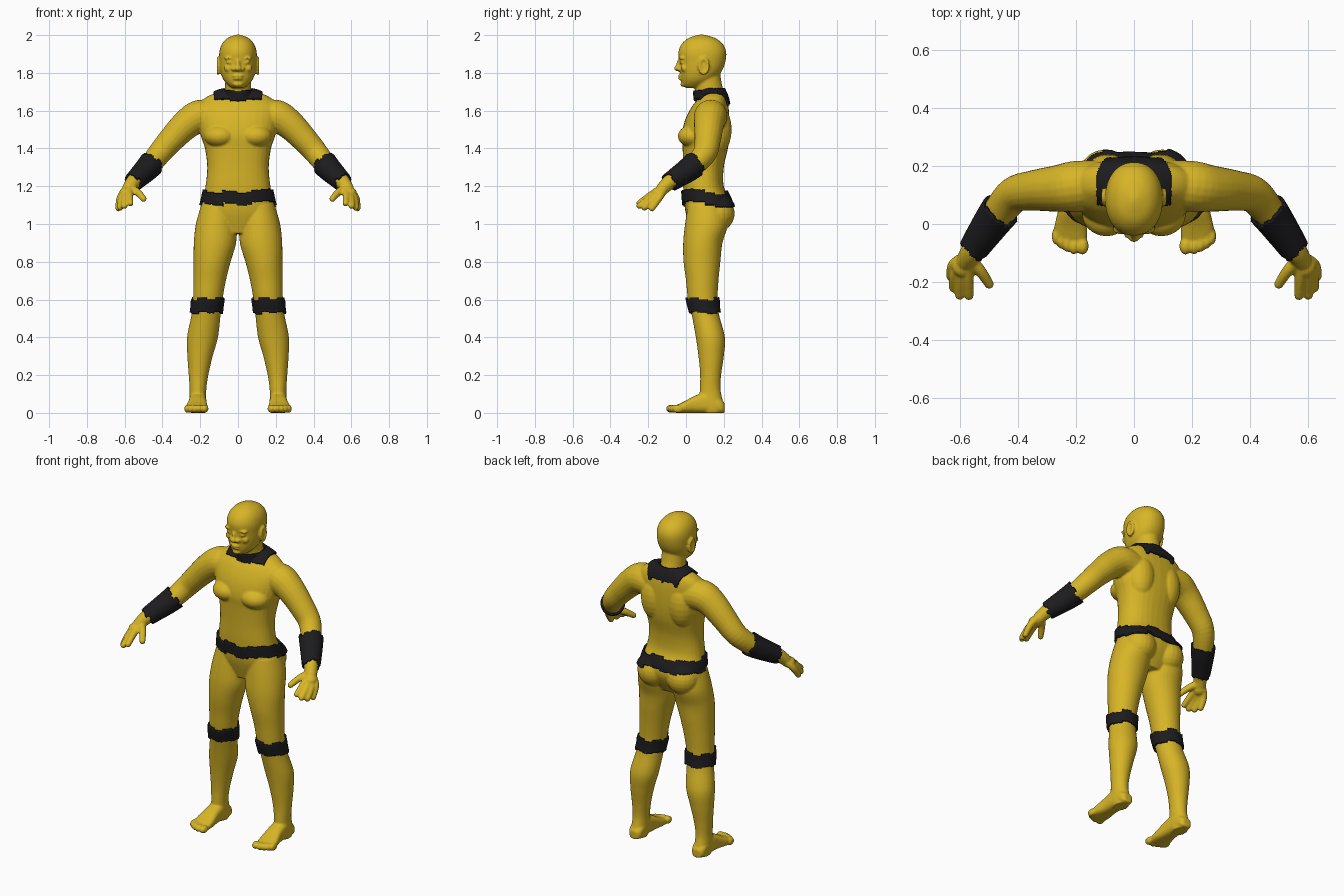
import bpy, bmesh, math
from mathutils import Vector, Matrix

if "Cube" in bpy.data.objects:
    bpy.data.objects.remove(bpy.data.objects["Cube"])


def material(name, colour):
    m = bpy.data.materials.new(name)
    m.use_nodes = True
    m.diffuse_color = (*colour, 1)
    m.node_tree.nodes["Principled BSDF"].inputs["Base Color"].default_value = (*colour, 1)
    return m


yellow = material("yellow skin", (0.68, 0.46, 0.02))
black = material("black band", (0.012, 0.012, 0.014))
bm = bmesh.new()
SIDES = (1, -1)


def smooth_rows(rows, steps=5):
    """Catmull-Rom interpolation between rows of numbers."""
    out = []
    for i in range(len(rows) - 1):
        a, b, c, d = (rows[max(0, min(len(rows) - 1, i + k))] for k in (-1, 0, 1, 2))
        for s in range(steps):
            t = s / steps
            out.append([0.5 * (2 * q + (r - p) * t + (2 * p - 5 * q + 4 * r - w) * t * t
                               + (3 * q - p - 3 * r + w) * t ** 3)
                        for p, q, r, w in zip(a, b, c, d)])
    return out + [list(rows[-1])]


def skin_rings(rings, power=2.0, n=32):
    """Join rings, each given as centre and two half-axes, into a closed solid."""
    loops = []
    for centre, u, v in rings:
        loop = []
        for k in range(n):
            a = 2 * math.pi * k / n
            ca, sa = math.cos(a), math.sin(a)
            loop.append(bm.verts.new(centre
                                     + u * math.copysign(abs(ca) ** (2 / power), ca)
                                     + v * math.copysign(abs(sa) ** (2 / power), sa)))
        loops.append(loop)
    for a, b in zip(loops, loops[1:]):
        for k in range(n):
            bm.faces.new((a[k], a[k - 1], b[k - 1], b[k]))
    bm.faces.new(loops[0])
    bm.faces.new(loops[-1])


def column(rows, side=1, power=2.0):
    """Upright solid from rows of height, centre x, half-width, front y, back y."""
    skin_rings([(Vector((side * x, (f + b) / 2, z)), Vector((w, 0, 0)), Vector((0, (b - f) / 2, 0)))
                for z, x, w, f, b in smooth_rows(rows)], power)


def tube(rows, side=1):
    """Round limb from rows of x, y, z, radius, with a ball at the far end."""
    rows = smooth_rows(rows)
    pts = [Vector((side * r[0], r[1], r[2])) for r in rows]
    rings = []
    for i, p in enumerate(pts):
        q = (pts[min(i + 1, len(pts) - 1)] - pts[max(i - 1, 0)]).to_track_quat('Z', 'Y')
        rings.append((p, q @ Vector((rows[i][3], 0, 0)), q @ Vector((0, rows[i][3], 0))))
    skin_rings(rings, n=20)
    ball(pts[-1], [rows[-1][3]] * 3)


def ball(centre, size):
    bmesh.ops.create_uvsphere(bm, u_segments=20, v_segments=12, radius=1,
                              matrix=Matrix.Translation(centre) @ Matrix.Diagonal((*size, 1)))


def pair(x, y, z, size):
    for s in SIDES:
        ball((s * x, y, z), size)


# Torso
column([(0.95, 0, 0.10, 0.03, 0.18), (1.05, 0, 0.195, 0.0, 0.235), (1.12, 0, 0.188, -0.01, 0.235),
        (1.20, 0, 0.172, -0.015, 0.20), (1.30, 0, 0.163, -0.015, 0.20), (1.40, 0, 0.175, -0.018, 0.222),
        (1.47, 0, 0.198, -0.022, 0.23), (1.55, 0, 0.212, -0.005, 0.23), (1.62, 0, 0.215, 0.03, 0.225),
        (1.67, 0, 0.17, 0.07, 0.215), (1.705, 0, 0.09, 0.09, 0.20)], power=2.3)
pair(0.095, 0.035, 1.465, (0.085, 0.078, 0.06))     # chest
pair(0.09, 0.16, 1.5, (0.085, 0.082, 0.14))         # shoulder blades
pair(0.098, 0.165, 1.055, (0.095, 0.093, 0.095))    # buttocks

# Neck and head
column([(1.60, 0, 0.085, 0.06, 0.21), (1.68, 0, 0.07, 0.05, 0.205), (1.74, 0, 0.068, 0.045, 0.19),
        (1.80, 0, 0.068, 0.04, 0.18)])
column([(1.72, 0, 0.03, 0.0, 0.07), (1.735, 0, 0.052, -0.018, 0.11), (1.765, 0, 0.078, -0.027, 0.155),
        (1.81, 0, 0.094, -0.032, 0.19), (1.86, 0, 0.099, -0.036, 0.209), (1.91, 0, 0.099, -0.04, 0.213),
        (1.95, 0, 0.087, -0.025, 0.197), (1.98, 0, 0.062, 0.006, 0.163), (1.996, 0, 0.03, 0.045, 0.12),
        (2.003, 0, 0.006, 0.075, 0.09)], power=2.15)

# Face: nose, brows, eyes, cheeks, lips and chin
ball((0, -0.042, 1.824), (0.02, 0.022, 0.016))
ball((0, -0.032, 1.845), (0.013, 0.02, 0.03))
pair(0.022, -0.033, 1.82, (0.014, 0.016, 0.012))
pair(0.042, -0.02, 1.878, (0.034, 0.016, 0.009))
pair(0.043, -0.019, 1.856, (0.021, 0.014, 0.01))
pair(0.05, -0.01, 1.825, (0.025, 0.016, 0.02))
ball((0, -0.029, 1.784), (0.03, 0.014, 0.007))
ball((0, -0.027, 1.769), (0.026, 0.014, 0.007))
ball((0, -0.014, 1.74), (0.028, 0.016, 0.014))

# Ears: a rim of small balls around a shallow lobe
pair(0.096, 0.092, 1.835, (0.012, 0.02, 0.034))
for k in range(14):
    a = 2 * math.pi * k / 14
    pair(0.105, 0.094 + 0.023 * math.cos(a), 1.837 + 0.038 * math.sin(a), (0.009, 0.009, 0.011))

for s in SIDES:
    # Leg
    column([(0.0, 0.213, 0.04, 0.09, 0.19), (0.04, 0.213, 0.045, 0.07, 0.20), (0.12, 0.212, 0.044, 0.073, 0.183),
            (0.20, 0.209, 0.052, 0.075, 0.186), (0.30, 0.201, 0.067, 0.066, 0.20),
            (0.40, 0.188, 0.082, 0.052, 0.206), (0.52, 0.169, 0.077, 0.03, 0.175),
            (0.60, 0.160, 0.078, 0.01, 0.167), (0.70, 0.150, 0.086, 0.0, 0.172),
            (0.80, 0.137, 0.098, -0.013, 0.182), (0.90, 0.122, 0.112, -0.015, 0.193),
            (1.0, 0.115, 0.108, -0.005, 0.222), (1.1, 0.105, 0.09, 0.01, 0.21)], s)
    # Foot, from heel to ball: y, centre x, half-width, height
    foot = smooth_rows([(0.205, 0.212, 0.022, 0.05), (0.185, 0.212, 0.04, 0.07), (0.12, 0.213, 0.045, 0.11),
                        (0.05, 0.214, 0.048, 0.092), (-0.01, 0.218, 0.057, 0.06), (-0.055, 0.219, 0.056, 0.04)])
    skin_rings([(Vector((s * x, y, h / 2)), Vector((w, 0, 0)), Vector((0, 0, h / 2)))
                for y, x, w, h in foot], 2.8)
    # Toes
    for x, y, r in ((0.178, -0.076, 0.022), (0.208, -0.076, 0.016), (0.231, -0.068, 0.015),
                    (0.252, -0.057, 0.014), (0.27, -0.042, 0.014)):
        ball((s * x, y, 0.022), (r, 0.03, 0.022))
    # Arm
    tube([(0.12, 0.14, 1.56, 0.08), (0.20, 0.13, 1.57, 0.088), (0.27, 0.122, 1.53, 0.08),
          (0.35, 0.115, 1.45, 0.07), (0.415, 0.10, 1.375, 0.063), (0.47, 0.035, 1.305, 0.056),
          (0.53, -0.05, 1.245, 0.045), (0.56, -0.095, 1.215, 0.039), (0.58, -0.125, 1.185, 0.034)], s)
    # Hand: palm, four fingers and thumb
    ball((s * 0.592, -0.145, 1.165), (0.037, 0.04, 0.03))
    for knuckle, tip in (((0.622, -0.14, 1.142), (0.633, -0.18, 1.083)),
                         ((0.614, -0.168, 1.138), (0.623, -0.22, 1.087)),
                         ((0.597, -0.185, 1.142), (0.602, -0.246, 1.096)),
                         ((0.574, -0.186, 1.152), (0.570, -0.247, 1.11)),
                         ((0.532, -0.160, 1.168), (0.500, -0.208, 1.133))):
        tube([(0.575, -0.115, 1.19, 0.024), (*knuckle, 0.02), (*tip, 0.0165)], s)

bmesh.ops.recalc_face_normals(bm, faces=bm.faces)

# Fuse all parts into one smooth body
mesh = bpy.data.meshes.new("body")
bm.to_mesh(mesh)
bm.free()
body = bpy.data.objects.new("body", mesh)
bpy.context.collection.objects.link(body)
fuse = body.modifiers.new("fuse", 'REMESH')
fuse.mode = 'VOXEL'
fuse.voxel_size = 0.0058
fuse.use_smooth_shade = True
relax = body.modifiers.new("relax", 'SMOOTH')
relax.factor = 0.5
relax.iterations = 4
fused = bpy.data.meshes.new_from_object(body.evaluated_get(bpy.context.evaluated_depsgraph_get()))
body.modifiers.clear()
body.data = fused
fused.materials.clear()
fused.materials.append(yellow)
for p in fused.polygons:
    p.use_smooth = True


def stair(a, size):
    """Stepped offset around a band, by angle."""
    return size * ((0, 1, 0, -1, 1)[int((a + math.pi) * 1.6) % 5])


def band(name, rule):
    """Raised copy of the body faces that meet the rule."""
    b = bmesh.new()
    b.from_mesh(fused)
    bmesh.ops.delete(b, geom=[f for f in b.faces if not rule(f.calc_center_median())], context='FACES')
    m = bpy.data.meshes.new(name)
    b.to_mesh(m)
    b.free()
    m.materials.clear()
    m.materials.append(black)
    o = bpy.data.objects.new(name, m)
    bpy.context.collection.objects.link(o)
    thick = o.modifiers.new("thickness", 'SOLIDIFY')
    thick.thickness = 0.012
    thick.offset = 1


def collar_rule(c):
    a = math.atan2(abs(c.x), 0.12 - c.y)
    reach = math.hypot(c.x, c.y - 0.12)
    low = 1.65 if a < 1.2 else 1.635
    return low + stair(a, 0.008) < c.z < 1.705 + 0.06 * (c.y - 0.05) and reach < 0.135 and abs(c.x) < 0.125


def belt_rule(c):
    step = stair(math.atan2(c.x, 0.1 - c.y), 0.009)
    middle = 1.13 + 0.1 * abs(c.x) * (c.y < 0.1)
    return abs(c.x) < 0.3 and abs(c.z - middle - step) < 0.032


def knee_rule(side):
    def rule(c):
        step = stair(math.atan2(c.x - side * 0.165, 0.09 - c.y), 0.007)
        return c.x * side > 0 and abs(c.z - 0.567 - step) < 0.036
    return rule


def wrist_rule(side):
    start, end = Vector((0.462, 0.045, 1.312)), Vector((0.553, -0.085, 1.22))
    axis = (end - start).normalized()

    def rule(c):
        p = Vector((c.x * side, c.y, c.z)) - start
        off = p - axis * p.dot(axis)
        step = stair(math.atan2(off.z, off.x), 0.009)
        return off.length < 0.09 and c.x * side > 0.35 and 0.0 < p.dot(axis) + step < (end - start).length
    return rule


band("collar", collar_rule)
band("belt", belt_rule)
for s, word in ((1, "left"), (-1, "right")):
    band(word + "_knee_band", knee_rule(s))
    band(word + "_wrist_band", wrist_rule(s))
